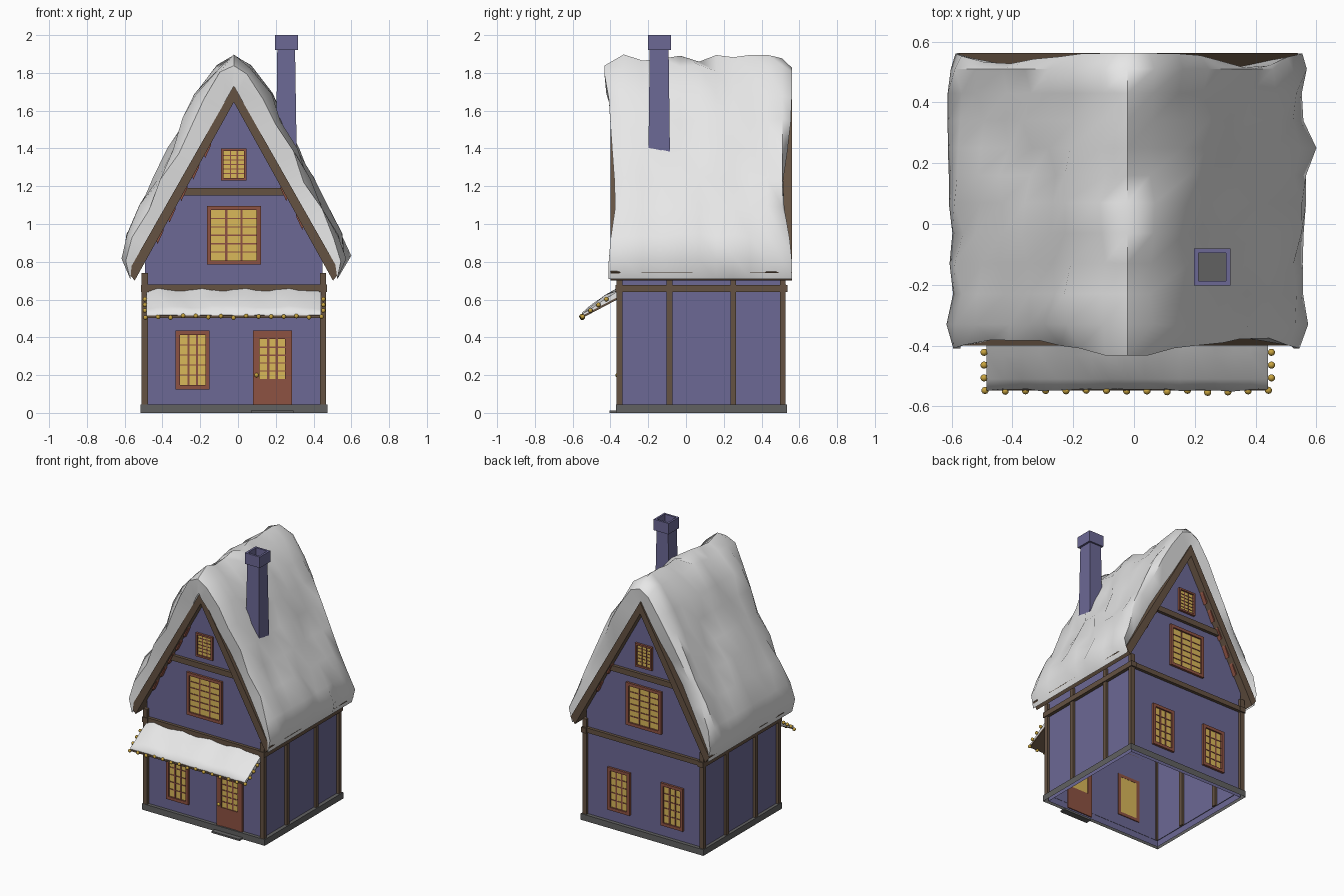
import bpy, bmesh, math, random

if "Cube" in bpy.data.objects:
    bpy.data.objects.remove(bpy.data.objects["Cube"])
random.seed(4)

def mat(name, r, g, b):
    m = bpy.data.materials.new(name)
    m.diffuse_color = (r, g, b, 1)
    m.use_nodes = True
    m.node_tree.nodes["Principled BSDF"].inputs["Base Color"].default_value = m.diffuse_color
    return m

WALL = mat("purple plaster", .15, .14, .30)
WOOD = mat("brown timber", .13, .085, .055)
RED = mat("red brown frames", .27, .085, .055)
PANE = mat("warm yellow glass", .70, .48, .10)
SNOW = mat("white snow", .80, .80, .80)
STONE = mat("grey stone", .12, .12, .12)
GOLD = mat("gold bulbs", .58, .37, .05)

CX = -.022                      # centre line of the house
X0, X1 = -.492, .448            # side walls
YF, YB = -.345, .508            # front and back walls

def finish(name, bm, m, smooth=None, fix=True):
    if fix:
        bmesh.ops.recalc_face_normals(bm, faces=bm.faces)
    me = bpy.data.meshes.new(name)
    bm.to_mesh(me)
    bm.free()
    me.materials.append(m)
    ob = bpy.data.objects.new(name, me)
    bpy.context.collection.objects.link(ob)
    if smooth:
        bpy.ops.object.select_all(action='DESELECT')
        ob.select_set(True)
        bpy.context.view_layer.objects.active = ob
        bpy.ops.object.shade_smooth_by_angle(angle=math.radians(smooth))
    return ob

def add_box(bm, x0, x1, y0, y1, z0, z1):
    vs = bmesh.ops.create_cube(bm, size=1)["verts"]
    for v in vs:
        v.co = (x1 if v.co.x > 0 else x0, y1 if v.co.y > 0 else y0, z1 if v.co.z > 0 else z0)
    return vs

def boxes(name, m, items):
    bm = bmesh.new()
    for b in items:
        add_box(bm, *b)
    return finish(name, bm, m)

def skin(bm, rows):
    """Quads between successive rows of points; returns the vertex rows."""
    vr = [[bm.verts.new(p) for p in r] for r in rows]
    for a, b in zip(vr, vr[1:]):
        for i in range(len(a) - 1):
            bm.faces.new((a[i], a[i + 1], b[i + 1], b[i]))
    return vr

# wall shell, open underneath
bm = bmesh.new()
prof = [(X0, 0), (X0, .80), (CX, 1.66), (X1, .80), (X1, 0)]
front, back = [[bm.verts.new((x, y, z)) for x, z in prof] for y in (YF, YB)]
bm.faces.new(front)
bm.faces.new(back[::-1])
for i in (0, 3):
    bm.faces.new((front[i], back[i], back[i + 1], front[i + 1]))
finish("walls", bm, WALL)

# stone plinth skirt with a top ledge, and doorstep
bm = bmesh.new()
ring = lambda g, z: [(x, y, z) for x, y in (
    (-.515 + g, -.37 + g), (.475 - g, -.37 + g), (.475 - g, .535 - g), (-.515 + g, .535 - g),
    (-.515 + g, -.37 + g))]
skin(bm, [ring(0, 0), ring(0, .045), ring(.027, .045)])
bmesh.ops.remove_doubles(bm, verts=bm.verts, dist=.0001)
finish("plinth", bm, STONE)
boxes("doorstep", STONE, [(.07, .295, -.405, -.36, 0, .012)])

# timber posts, wall plates and collar beams
beams = []
for xa, xb in ((-.51, -.476), (.434, .466)):
    for yc in (-.352, -.087, .25, .512):
        beams.append((xa, xb, yc - .015, yc + .015, .045, .74))
    beams.append((xa - .004, xb + .006, -.372, .537, .64, .678))
for yc in (YF - .008, YB + .008):
    beams.append((-.512, .47, yc - .014, yc + .014, .645, .68))
    beams.append((-.31, .265, yc - .014, yc + .014, 1.15, 1.19))
boxes("timber_frame", WOOD, beams)

# roof boards with visible gable edge
bm = bmesh.new()
for s in (-1, 1):
    pts = [(CX, 1.73), (CX + s * .56, .745), (CX + s * .525, .70), (CX, 1.645)]
    a, b = [[bm.verts.new((x, y, z)) for x, z in pts] for y in (-.40, .562)]
    bm.faces.new(a)
    bm.faces.new(b)
    for i in range(3):
        bm.faces.new((a[i], a[i + 1], b[i + 1], b[i]))
finish("roof_boards", bm, WOOD)

# red shingle ends peeping out below the gable boards
bm = bmesh.new()
for s, places in ((-1, (.26, .38, .5, .62, .74)), (1, (.5, .66))):
    for p in places:
        pts = [(CX + s * .525 * q, 1.645 - .945 * q - d)
               for q, d in ((p - .035, -.02), (p - .03, .012), (p + .03, .024), (p + .045, -.02))]
        for y in (-.375, YB + .004):
            a, b = [[bm.verts.new((x, yy, z)) for x, z in pts] for yy in (y, y + .03)]
            bm.faces.new(a)
            bm.faces.new(b)
            for i in range(4):
                bm.faces.new((a[i], a[i - 1], b[i - 1], b[i]))
finish("shingle_ends", bm, RED)

# thick lumpy snow blanket on the roof
half = [.04, .12, .25, .4, .55, .7, .85, .96]
cols = [-1.0] + [-s for s in half[::-1]] + [0] + half + [1.0]
ys = [-.40, -.41, -.33, -.23, -.13, -.03, .07, .16, .25, .34, .43, .51, .562, .55]
rows = []
for j, y in enumerate(ys):
    end = {0: 0, 1: .75, len(ys) - 2: .75, len(ys) - 1: 0}.get(j, 1)
    row = []
    for s in cols:
        a = abs(s)
        sg = (s > 0) - (s < 0)
        bend = min(1, a / .1)                      # normal turns upward at the ridge
        ang = math.radians(60.4) * bend
        t = (.148 - .065 * a + random.uniform(-.022, .022)) * end
        if a > .9:
            t *= .62
        if s == .96 and y == .25:
            t += .055                              # drooping lump on the right eave
        yy = y
        if j < 2 or j > len(ys) - 3:               # snow edge recedes in mid slope
            k = .045 * math.sin(math.pi * a ** 1.3) ** 2 * random.uniform(.6, 1.1)
            k -= .022 * (a < .1) * (j < 2)
            yy += k if j < 2 else -k
        if a == 1:                                 # tuck under the eave
            row.append((CX + s * .548, yy, .708))
            continue
        row.append((CX + s * .56 + sg * math.sin(ang) * t, yy,
                    1.73 - a * .985 + math.cos(ang) * t))
    rows.append(row)
bm = bmesh.new()
skin(bm, rows)
finish("roof_snow", bm, SNOW, 50)

# chimney with a hollow cap
bm = bmesh.new()
for v in add_box(bm, .2, .312, -.2, -.084, 1.3, 1.925):
    if v.co.z > 1.5:
        v.co.x += .008 if v.co.x < .25 else -.01
        v.co.y += .008 if v.co.y < -.14 else -.008
finish("chimney_shaft", bm, WALL)
boxes("chimney_cap", WALL, [
    (.197, .212, -.202, -.08, 1.92, 2), (.302, .317, -.202, -.08, 1.92, 2),
    (.212, .302, -.202, -.187, 1.92, 2), (.212, .302, -.095, -.08, 1.92, 2)])
boxes("chimney_flue", STONE, [(.212, .302, -.187, -.095, 1.92, 1.935)])

# windows: frame, glass plate and lattice
def lattice(x0, x1, z0, z1, ya, yb, nc, nr, w=.006):
    out = []
    for i in range(1, nc):
        x = x0 + (x1 - x0) * i / nc
        out.append((x - w, x + w, ya, yb, z0, z1))
    for i in range(1, nr):
        z = z0 + (z1 - z0) * i / nr
        out.append((x0, x1, ya, yb, z - w * .6, z + w * .6))
    return out

def window(name, xc, w, z0, z1, y, d, nc, nr, f=.022):
    x0, x1 = xc - w / 2, xc + w / 2
    ya, yb = sorted((y - d * .006, y + d * .016))
    items = [(x0, x0 + f, ya, yb, z0, z1), (x1 - f, x1, ya, yb, z0, z1),
             (x0 + f, x1 - f, ya, yb, z0, z0 + f), (x0 + f, x1 - f, ya, yb, z1 - f, z1)]
    la, lb = sorted((y, y + d * .008))
    items += lattice(x0 + f, x1 - f, z0 + f, z1 - f, la, lb, nc, nr, f * .25)
    boxes(name + "_frame", RED, items)
    boxes(name + "_glass", PANE, [(x0 + f, x1 - f, y - .0045, y + .0045, z0 + f, z1 - f)])

for side, y, d in (("front", YF, -1), ("back", YB, 1)):
    window(side + "_gable_window", CX, .285, .785, 1.095, y, d, 3, 6)
    window(side + "_attic_window", CX, .135, 1.23, 1.40, y, d, 3, 6, .013)
window("front_ground_window", -.24, .18, .125, .435, YF, -1, 3, 5)
window("back_ground_window_right", -.25, .18, .125, .435, YB, 1, 3, 5)
window("back_ground_window_left", .18, .18, .125, .435, YB, 1, 3, 5)

# door with glazed panel
boxes("door", RED, [(.08, .115, -.362, -.338, .012, .435), (.25, .285, -.362, -.338, .012, .435),
                    (.115, .25, -.362, -.338, .39, .435), (.115, .25, -.358, -.338, .012, .18)]
      + lattice(.115, .25, .18, .39, -.355, YF, 3, 5))
boxes("door_glass", PANE, [(.115, .25, YF - .0065, YF + .003, .18, .39)])

# awning board under the snow
bm = bmesh.new()
for v in add_box(bm, -.485, .44, -.548, YF, 0, .012):
    v.co.z += .61 if v.co.y > -.4 else .503
finish("awning_board", bm, WOOD)

# awning snow
rows = []
n = 16
for i in range(n + 1):
    x = -.485 + .925 * i / n
    wob = .009 * math.sin(i * 1.6)
    r = lambda: random.uniform(-.006, .006)
    tip = .012 if i in (0, n) else 0               # snow thins at both ends
    rows.append([(x, YF, .615), (x, YF - .008, .658 + wob - tip), (x, -.43, .618 + r() - tip),
                 (x, -.51, .562 + r() - tip), (x, -.545 + r(), .53), (x, -.545, .513)])
bm = bmesh.new()
vr = skin(bm, rows)
bm.faces.new(vr[0])
bm.faces.new(vr[-1][::-1])
finish("awning_snow", bm, SNOW, 60)

# string of gold bulbs round the awning edge, and the door knob
spots = [(-.49 + .932 * i / 14, -.55 + random.uniform(-.004, .004),
          .508 + random.uniform(-.006, .006)) for i in range(15)]
for x in (-.493, .452):
    spots += [(x, -.548 + .042 * k, .512 + .03 * k) for k in range(1, 4)]
spots.append((.098, -.362, .20))
bm = bmesh.new()
for p in spots:
    vs = bmesh.ops.create_uvsphere(bm, u_segments=10, v_segments=6, radius=.012)["verts"]
    bmesh.ops.translate(bm, verts=vs, vec=p)
finish("gold_bulbs", bm, GOLD, 60)
